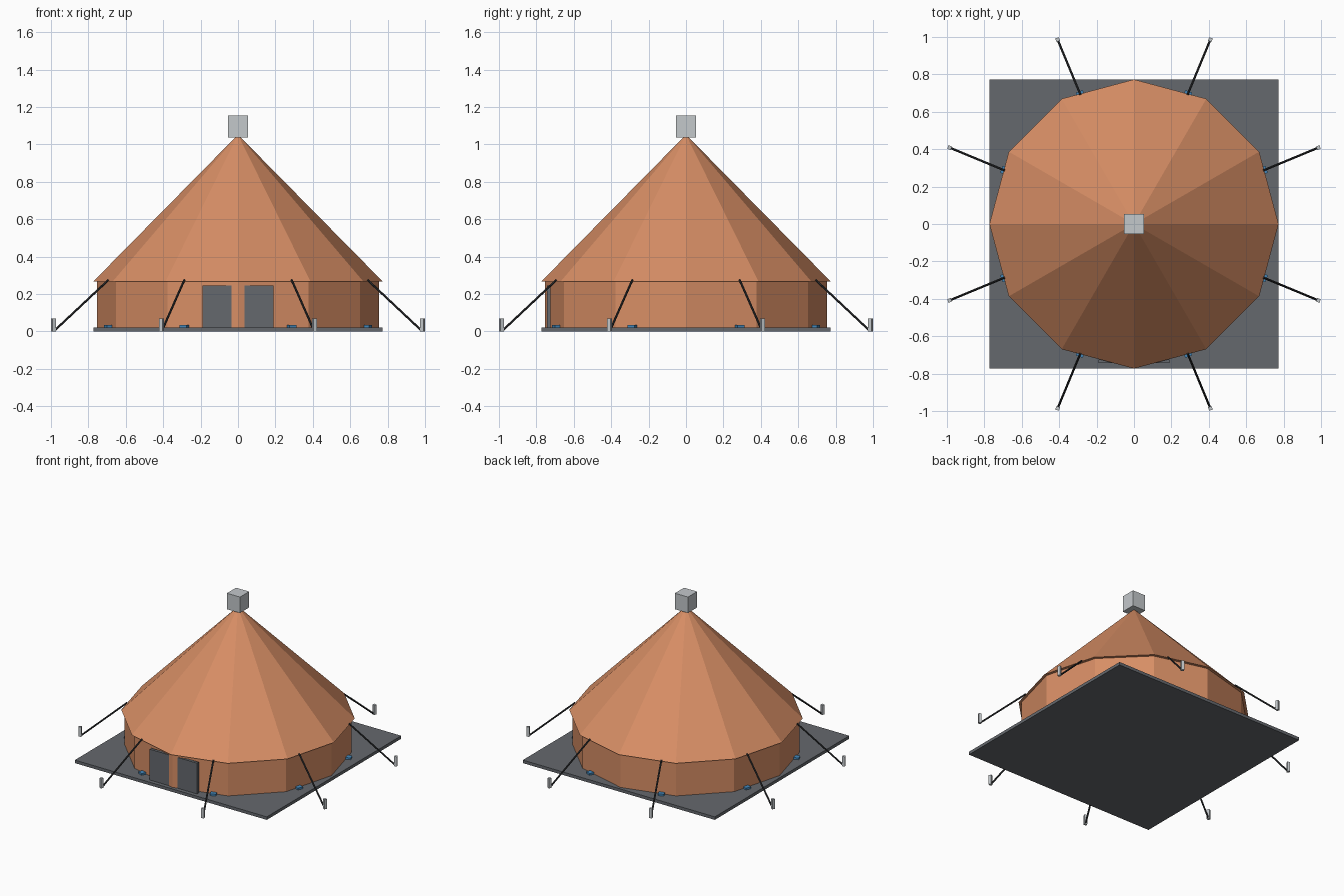
import bpy
from math import radians, cos, sin
from mathutils import Vector

cube = bpy.data.objects.get("Cube")
if cube:
    bpy.data.objects.remove(cube, do_unlink=True)


def material(name, rgb):
    m = bpy.data.materials.new(name)
    m.use_nodes = True
    m.diffuse_color = (*rgb, 1)
    m.node_tree.nodes["Principled BSDF"].inputs["Base Color"].default_value = (*rgb, 1)
    return m


canvas = material("orange canvas", (0.68, 0.27, 0.13))
slate = material("slate grey", (0.13, 0.14, 0.155))
steel = material("light grey metal", (0.55, 0.58, 0.60))
cord = material("dark cord", (0.03, 0.032, 0.035))
blue = material("blue", (0.06, 0.25, 0.5))


def finish(name, mat):
    ob = bpy.context.object
    ob.name = ob.data.name = name
    ob.data.materials.append(mat)
    return ob


def box(name, size, loc, mat, turn=0):
    bpy.ops.mesh.primitive_cube_add(size=1, location=loc, rotation=(0, 0, turn))
    ob = finish(name, mat)
    ob.scale = size
    return ob


def frustum(name, r1, r2, z1, z2, mat, sides=12):
    bpy.ops.mesh.primitive_cone_add(vertices=sides, radius1=r1, radius2=r2,
                                    depth=z2 - z1, location=(0, 0, (z1 + z2) / 2))
    return finish(name, mat)


def rod(name, a, b, radius, mat):
    a, b = Vector(a), Vector(b)
    bpy.ops.mesh.primitive_cylinder_add(vertices=8, radius=radius, depth=(b - a).length,
                                        location=(a + b) / 2)
    ob = finish(name, mat)
    ob.rotation_euler = (b - a).to_track_quat("Z", "Y").to_euler()
    return ob


# Platform, tent body and cap
box("platform", (1.546, 1.546, 0.022), (0, 0, 0.011), slate)
frustum("canvas_wall", 0.753, 0.753, 0.022, 0.27, canvas)
frustum("canvas_roof", 0.773, 0.012, 0.268, 1.04, canvas)
box("roof_cap", (0.105, 0.105, 0.116), (0, 0, 1.096), steel)

# Flat door panel; the front corner of the wall pokes through its middle
box("door", (0.382, 0.02, 0.224), (0, -0.734, 0.134), slate)

# Guy ropes with ground stakes and floor anchors
for i in range(8):
    a = radians(22.5 + 45 * i)
    c, s = cos(a), sin(a)
    rod(f"guy_rope_{i + 1}", (0.75 * c, 0.75 * s, 0.275), (1.058 * c, 1.058 * s, 0.008),
        0.006, cord)
    box(f"stake_{i + 1}", (0.02, 0.02, 0.07), (1.067 * c, 1.067 * s, 0.035), steel, a)
    box(f"floor_anchor_{i + 1}", (0.04, 0.04, 0.014), (0.747 * c, 0.747 * s, 0.028), blue, a)
